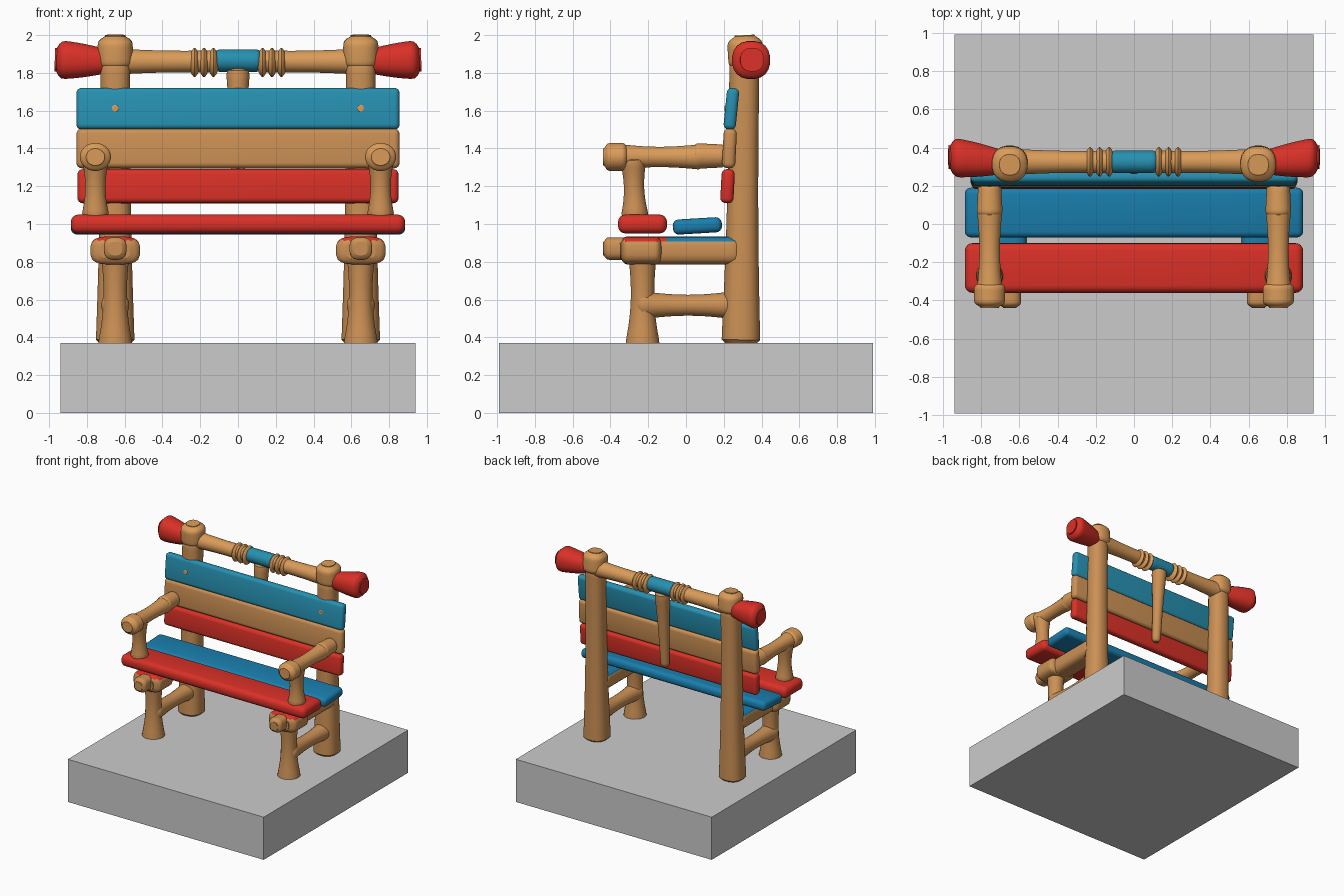
import bpy
import bmesh
from math import cos, sin, pi, sqrt, copysign
from mathutils import Matrix, Vector

if "Cube" in bpy.data.objects:
    bpy.data.objects.remove(bpy.data.objects["Cube"], do_unlink=True)


def make_material(name, red, green, blue):
    material = bpy.data.materials.new(name)
    material.use_nodes = True
    colour = (red, green, blue, 1)
    material.diffuse_color = colour
    shader = material.node_tree.nodes["Principled BSDF"]
    shader.inputs["Base Color"].default_value = colour
    return material


light_wood = make_material("light wood", 0.7, 0.33, 0.1)
wood = make_material("wood", 0.6, 0.28, 0.09)
red_paint = make_material("red paint", 0.7, 0.03, 0.02)
blue_paint = make_material("blue paint", 0.02, 0.28, 0.44)
seat_blue = make_material("deep blue paint", 0.01, 0.21, 0.42)
stone = make_material("grey stone", 0.6, 0.6, 0.6)


def finish(name, bm, materials):
    """Turn a bmesh into an object that is smooth except at sharp edges."""
    bmesh.ops.recalc_face_normals(bm, faces=bm.faces)
    mesh = bpy.data.meshes.new(name)
    bm.to_mesh(mesh)
    bm.free()
    for material in materials:
        mesh.materials.append(material)
    obj = bpy.data.objects.new(name, mesh)
    bpy.context.collection.objects.link(obj)
    bpy.ops.object.select_all(action="DESELECT")
    obj.select_set(True)
    bpy.context.view_layer.objects.active = obj
    bpy.ops.object.shade_smooth_by_angle(angle=pi / 4)


def log(name, start, end, first, last, materials, waist=0, wide=1, boxy=1, paint=None):
    """Round-ended log from radius first to last, narrowed by waist at the middle."""
    start, end = Vector(start), Vector(end)
    length = (end - start).length
    along = (end - start).normalized()
    across = Vector((0, 1, 0)) if abs(along.x) > abs(along.y) + abs(along.z) else Vector((1, 0, 0))
    upward = along.cross(across).normalized()
    steps, sides = 18, 20
    bm = bmesh.new()
    rings = []

    def squash(value):
        return copysign(abs(value) ** boxy, value)

    for step in range(steps + 1):
        t = (1 - cos(pi * step / steps)) / 2
        radius = (first + (last - first) * t) * (1 - waist * sin(pi * t))
        depth = min(t, 1 - t) * length / (radius / 2)
        radius *= max(0.6, sqrt(1 - max(0, 1 - depth) ** 2))
        ring = []
        for i in range(sides):
            angle = 2 * pi * (i + 0.5) / sides
            offset = across * squash(cos(angle)) * wide + upward * squash(sin(angle))
            ring.append(bm.verts.new(start + along * length * t + offset * radius))
        rings.append(ring)
    for low, high in zip(rings, rings[1:]):
        for i in range(sides):
            j = (i + 1) % sides
            bm.faces.new((low[i], low[j], high[j], high[i]))
    bm.faces.new(rings[0])
    bm.faces.new(rings[-1])
    if paint:
        for face in bm.faces:
            face.material_index = paint(face.calc_center_median())
    finish(name, bm, materials)


def plank(name, size, centre, material, tilt=0, rounding=0.4):
    """Board with rounded edges, tilted about x; rounding is a share of its thickness."""
    bm = bmesh.new()
    bmesh.ops.create_cube(bm, size=1)
    bmesh.ops.scale(bm, vec=size, verts=bm.verts)
    if rounding:
        bmesh.ops.bevel(bm, geom=bm.edges[:], offset=rounding * min(size), segments=4,
                        profile=0.5, affect="EDGES", clamp_overlap=True)
    bmesh.ops.transform(bm, matrix=Matrix.Translation(centre) @ Matrix.Rotation(tilt, 4, "X"),
                        verts=bm.verts)
    finish(name, bm, [material])


def bearer_paint(centre):
    """Painted patches on the upper side, one beneath each seat board."""
    if centre.z < 0.91:
        return 0
    return 1 if centre.y < -0.09 else 2


# Ground slab
plank("ground_slab", (1.88, 1.98, 0.37), (0, 0, 0.185), stone, rounding=0)

# Seat boards
plank("front_seat_board", (1.77, 0.26, 0.1), (0, -0.23, 1), red_paint)
plank("rear_seat_board", (1.77, 0.26, 0.08), (0, 0.06, 0.99), seat_blue, tilt=0.06)

# Backrest boards, leaning back a little
plank("top_back_board", (1.71, 0.065, 0.22), (0, 0.24, 1.61), blue_paint, tilt=-0.1)
plank("middle_back_board", (1.71, 0.07, 0.21), (0, 0.23, 1.4), wood, tilt=-0.05)
plank("lower_back_board", (1.7, 0.07, 0.18), (0, 0.22, 1.2), red_paint, tilt=-0.05)

for side, label in ((1, "left"), (-1, "right")):
    x = 0.65 * side
    arm_x = 0.755 * side

    # Rear post and its swollen head
    log(label + "_rear_post", (x, 0.29, 0.34), (x, 0.31, 1.9), 0.105, 0.08, [wood],
        waist=0.1, boxy=0.85)
    log(label + "_post_head", (x, 0.32, 1.81), (x, 0.31, 2), 0.09, 0.09, [light_wood],
        waist=-0.05, boxy=0.85)

    # Front leg, flared at the foot
    log(label + "_front_leg", (x, -0.23, 0.33), (x, -0.23, 0.88), 0.1, 0.08, [wood], waist=0.3)

    # Seat bearer with a block and a knob at the front
    patches = [wood, red_paint, seat_blue]
    log(label + "_seat_bearer", (x, -0.3, 0.86), (x, 0.3, 0.86), 0.075, 0.075, patches,
        wide=1.2, boxy=0.6, paint=bearer_paint)
    log(label + "_bearer_block", (x, -0.35, 0.86), (x, -0.12, 0.86), 0.075, 0.075, patches,
        wide=1.75, boxy=0.6, paint=bearer_paint)
    log(label + "_bearer_knob", (x, -0.44, 0.87), (x, -0.3, 0.87), 0.06, 0.06, [wood], boxy=0.7)

    # Lower stretcher
    log(label + "_stretcher", (x, -0.27, 0.57), (x, 0.29, 0.57), 0.08, 0.08, [wood], waist=0.3)

    # Arm support and arm rest
    log(label + "_arm_support", (arm_x, -0.27, 1.02), (arm_x, -0.28, 1.36), 0.08, 0.075,
        [wood], waist=0.3)
    log(label + "_arm_rest", (arm_x, -0.4, 1.355), (arm_x, 0.1, 1.355), 0.075, 0.07,
        [light_wood], waist=0.25)
    log(label + "_arm_front_knob", (arm_x, -0.44, 1.355), (arm_x, -0.3, 1.355), 0.075, 0.075,
        [light_wood], wide=1.1)
    log(label + "_arm_joint", (arm_x, 0.03, 1.36), (arm_x, 0.22, 1.36), 0.07, 0.06, [light_wood])

    # Red handle at the end of the top rail
    log(label + "_red_handle", (x, 0.32, 1.86), (0.97 * side, 0.35, 1.87), 0.055, 0.105,
        [red_paint], boxy=0.85, waist=-0.1)

    # Round peg showing on the top back board
    log(label + "_peg", (x, 0.203, 1.61), (x, 0.22, 1.61), 0.023, 0.023, [light_wood])

    # Top rail half with its wrapped joint
    log(label + "_top_rail", (0.09 * side, 0.325, 1.86), (x, 0.325, 1.86), 0.06, 0.07,
        [light_wood], waist=0.1)
    for turn in range(3):
        turn_x = 0.1 + 0.05 * turn
        log(label + "_rail_wrap", (turn_x * side, 0.325, 1.855),
            ((turn_x + 0.06) * side, 0.325, 1.855), 0.08, 0.08, [light_wood], waist=-0.03)

# Painted middle of the top rail
log("rail_middle", (-0.13, 0.325, 1.865), (0.13, 0.325, 1.865), 0.06, 0.06, [blue_paint])

# Middle strut hanging behind the backrest
log("middle_strut", (0, 0.285, 1.16), (0, 0.325, 1.83), 0.035, 0.065, [wood], waist=0.1)
